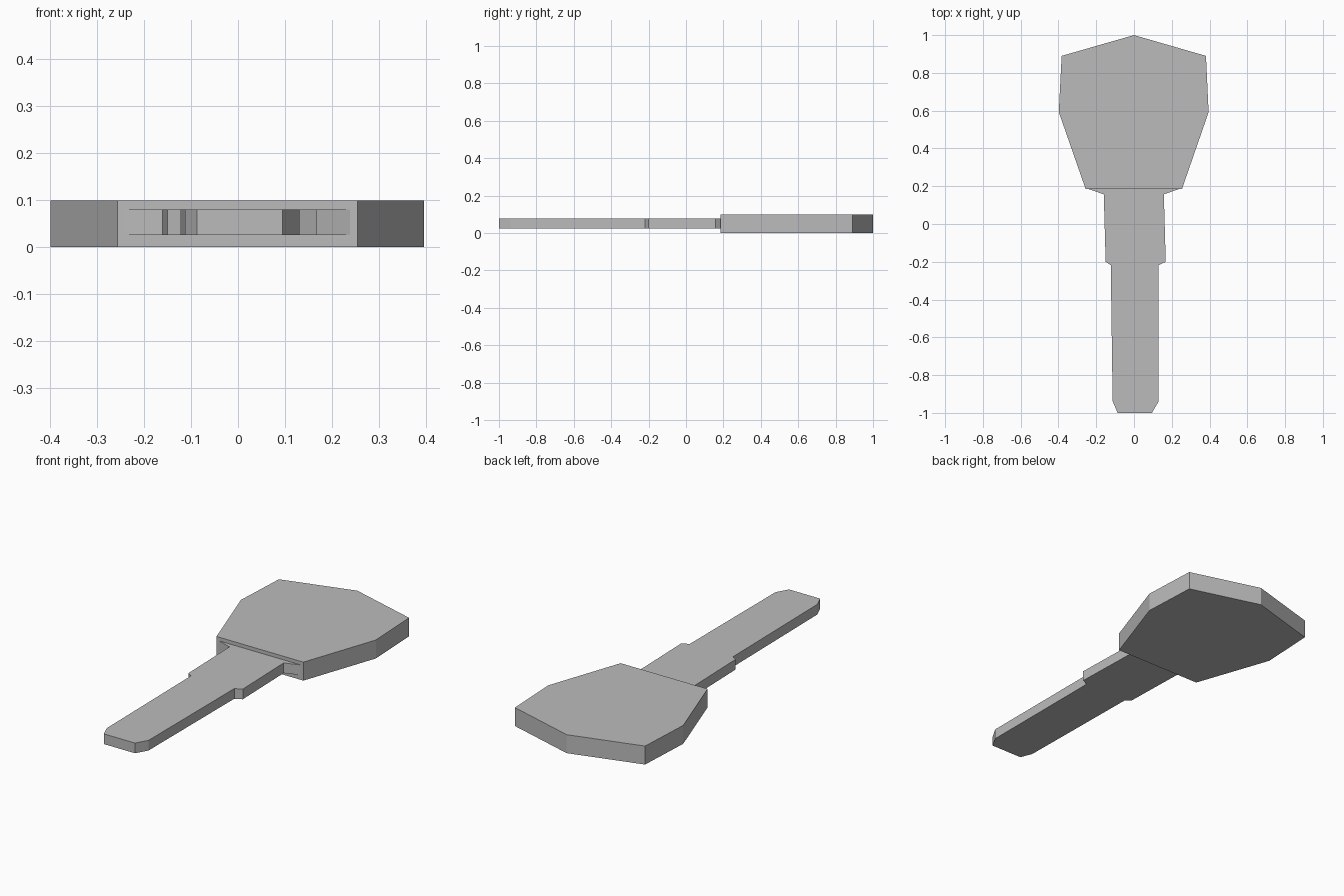
import bpy
import bmesh

if "Cube" in bpy.data.objects:
    bpy.data.objects.remove(bpy.data.objects["Cube"])

metal = bpy.data.materials.new("grey_metal")
metal.diffuse_color = (0.5, 0.5, 0.5, 1)
metal.use_nodes = True
metal.node_tree.nodes["Principled BSDF"].inputs["Base Color"].default_value = metal.diffuse_color


def plate(name, outline, z0, z1):
    """Extrude a flat outline from z0 to z1."""
    bm = bmesh.new()
    face = bm.faces.new([bm.verts.new((x, y, z0)) for x, y in outline])
    ext = bmesh.ops.extrude_face_region(bm, geom=[face])
    top = [v for v in ext["geom"] if isinstance(v, bmesh.types.BMVert)]
    bmesh.ops.translate(bm, verts=top, vec=(0, 0, z1 - z0))
    bmesh.ops.recalc_face_normals(bm, faces=bm.faces)
    mesh = bpy.data.meshes.new(name)
    bm.to_mesh(mesh)
    bm.free()
    mesh.materials.append(metal)
    obj = bpy.data.objects.new(name, mesh)
    bpy.context.collection.objects.link(obj)
    return obj


# Thick faceted grip
plate("key_head", [
    (0, 1), (-0.383, 0.89), (-0.398, 0.592), (-0.256, 0.185),
    (0.254, 0.185), (0.395, 0.592), (0.381, 0.89)], 0, 0.098)

# Thinner stepped blade, slightly uneven left to right, meeting the grip
plate("key_blade", [
    (-0.246, 0.187), (-0.16, 0.157), (-0.15, -0.2), (-0.123, -0.218),
    (-0.113, -0.938), (-0.087, -1), (0.095, -1), (0.131, -0.938),
    (0.131, -0.218), (0.168, -0.2), (0.158, 0.157), (0.244, 0.187)],
    0.025, 0.079)
